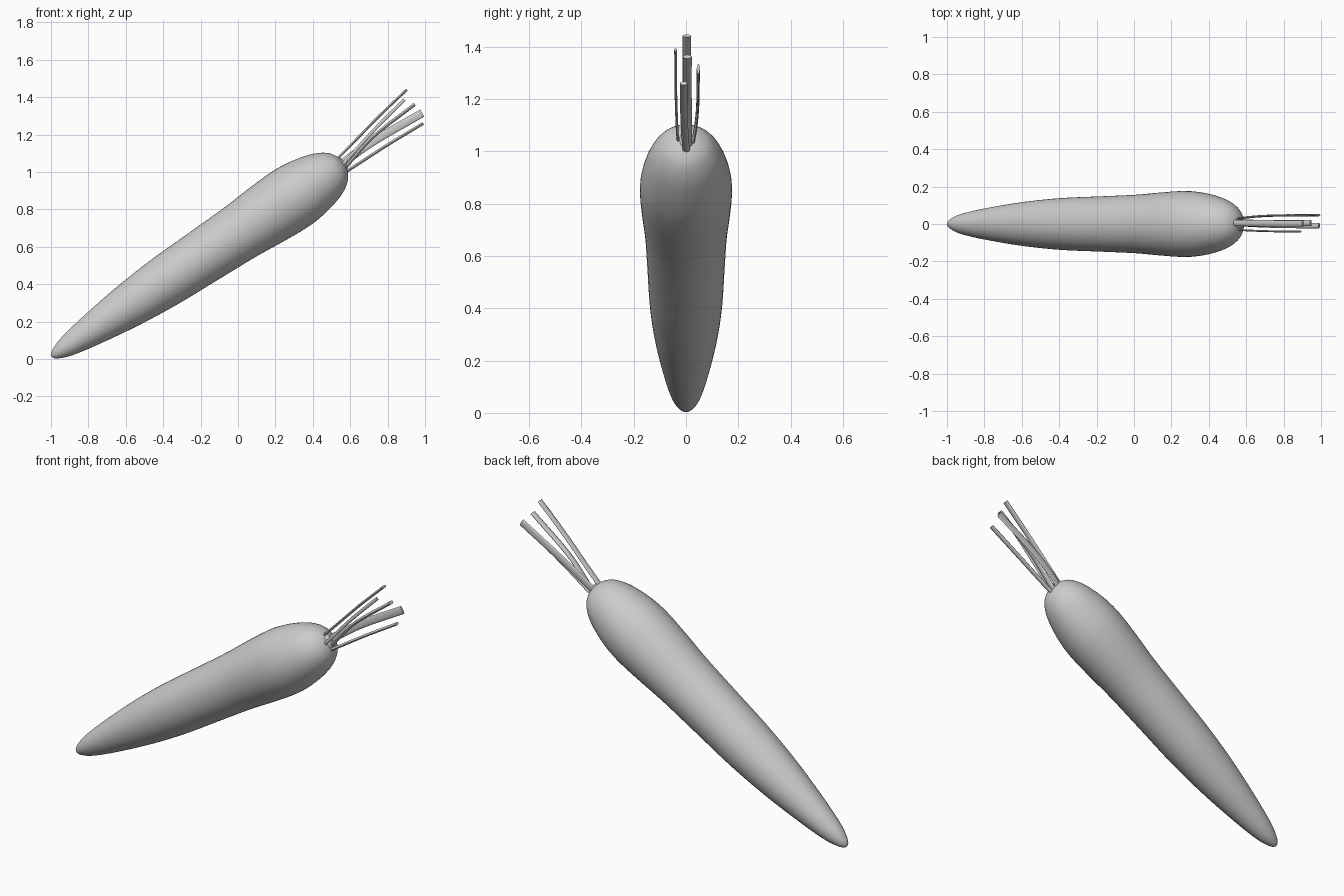
import bpy, bmesh, math
from mathutils import Vector

if "Cube" in bpy.data.objects:
    bpy.data.objects.remove(bpy.data.objects["Cube"])


def spline(pts, steps):
    """Catmull-Rom through points of any dimension."""
    pts = [Vector(p) for p in pts]
    ext = [2 * pts[0] - pts[1]] + pts + [2 * pts[-1] - pts[-2]]
    out = []
    for i in range(1, len(ext) - 2):
        a, b, c, d = ext[i - 1:i + 3]
        for k in range(steps):
            t = k / steps
            out.append(0.5 * (2 * b + (c - a) * t + (2 * a - 5 * b + 4 * c - d) * t * t
                              + (3 * b - a - 3 * c + d) * t ** 3))
    return out + [pts[-1]]


def loft(name, path, radii, sides):
    """Sweep ellipses: first radius lies in the xz plane, second along y."""
    bm = bmesh.new()
    rings = []
    for i, p in enumerate(path):
        tan = path[min(i + 1, len(path) - 1)] - path[max(i - 1, 0)]
        side = Vector((-tan.z, 0, tan.x)).normalized()
        a, b = radii[i]
        rings.append([bm.verts.new(p + side * a * math.cos(t) + Vector((0, b * math.sin(t), 0)))
                      for t in (2 * math.pi * k / sides for k in range(sides))])
    for r, s in zip(rings, rings[1:]):
        for k in range(sides):
            j = (k + 1) % sides
            bm.faces.new((r[k], r[j], s[j], s[k]))
    bm.faces.new(rings[0])
    bm.faces.new(rings[-1])
    bmesh.ops.recalc_face_normals(bm, faces=bm.faces)
    mesh = bpy.data.meshes.new(name)
    bm.to_mesh(mesh)
    bm.free()
    obj = bpy.data.objects.new(name, mesh)
    bpy.context.collection.objects.link(obj)
    bpy.ops.object.select_all(action='DESELECT')
    obj.select_set(True)
    bpy.context.view_layer.objects.active = obj
    bpy.ops.object.shade_smooth_by_angle(angle=math.radians(50))
    return obj


# Root: radius profile along a tilted axis (distance from tip, radius)
profile = [(0, .001), (.008, .016), (.035, .033), (.1, .056), (.24, .083), (.48, .117),
           (.72, .138), (.96, .147), (1.2, .156), (1.36, .168), (1.5, .176), (1.6, .172),
           (1.7, .154), (1.78, .128), (1.835, .093), (1.862, .055), (1.872, .025), (1.874, .001)]
tip = Vector((-.997, 0, .013))
axis = Vector((.835, 0, .551)).normalized()
samples = spline([(s, r, 0) for s, r in profile], 4)
loft("carrot_root", [tip + axis * p.x for p in samples],
     [(max(p.y, .001), max(p.y, .001)) for p in samples], 48)

# Leaf stalks: path, half thickness in xz, half width along y
stalks = [
    ([(.51, .005, 1.05), (.60, .005, 1.14), (.75, .003, 1.294), (.903, .003, 1.441)], .007, .017),
    ([(.54, -.028, 1.02), (.60, -.034, 1.085), (.74, -.039, 1.238), (.89, -.04, 1.387)], .009, .005),
    ([(.55, .006, .99), (.61, .006, 1.065), (.73, .005, 1.195), (.945, .005, 1.362)], .009, .017),
    ([(.53, .022, 1.02), (.61, .036, 1.085), (.75, .045, 1.18), (.985, .047, 1.315)], .022, .006),
    ([(.56, .004, .99), (.63, -.002, 1.035), (.80, -.008, 1.145), (.99, -.009, 1.26)], .008, .014),
]
for n, (pts, a, b) in enumerate(stalks, 1):
    path = spline(pts, 6)
    loft(f"leaf_stalk_{n}", path, [(a, b)] * len(path), 12)

# Small collar where the stalks leave the crown
collar = [tip + axis * s for s in (1.845, 1.865, 1.878, 1.884)]
loft("stalk_collar", collar, [(.045, .03), (.042, .028), (.03, .022), (.01, .01)], 20)
